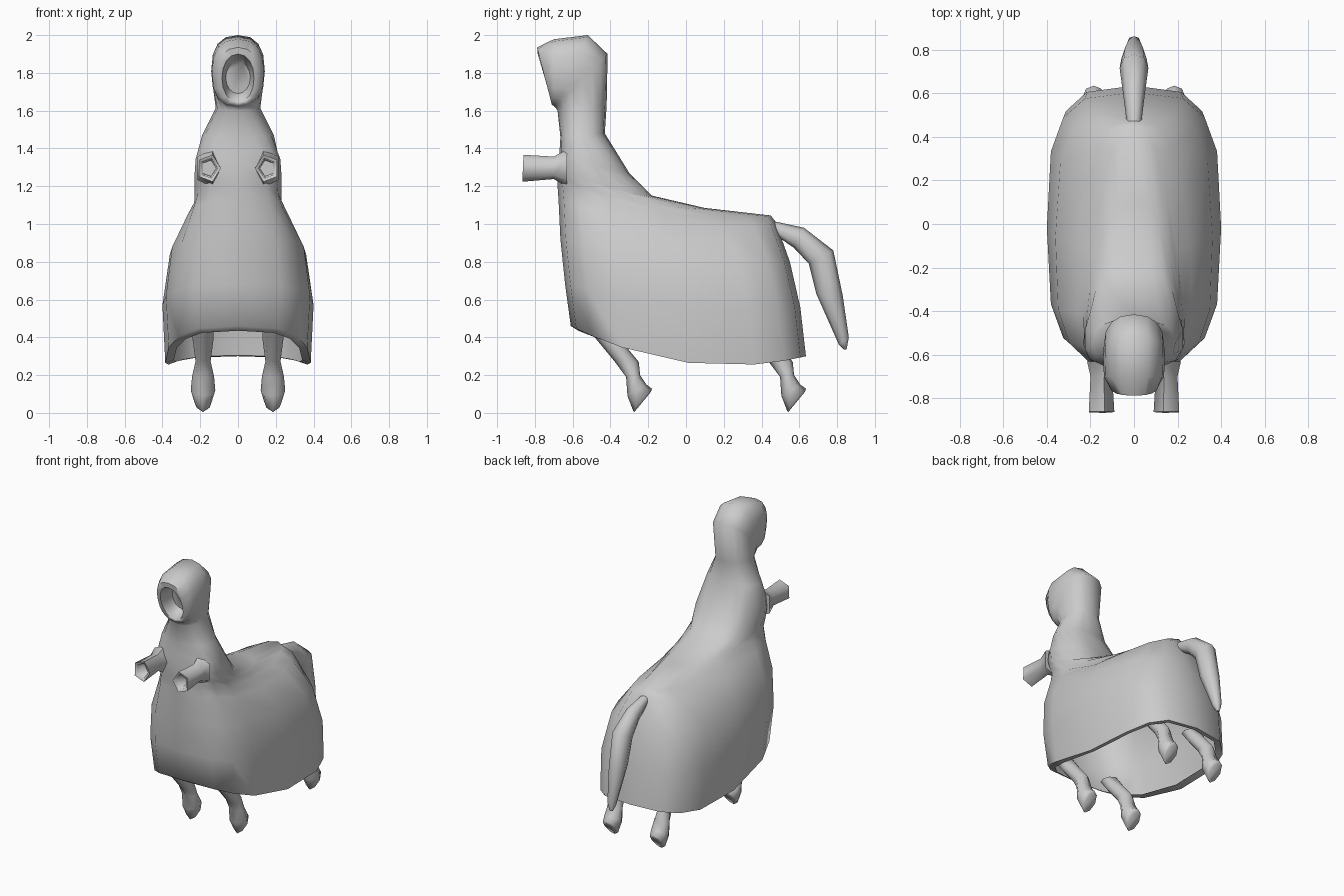
import bpy, bmesh
from math import sin, cos, pi, radians, copysign


def power(v, e):
    return copysign(abs(v) ** e, v) if abs(v) > 1e-6 else 0.0


def loft(name, rings, n, x=0.0, side=1, phase=0.0, dy=0.0, cap_start=True, smooth=65):
    """Skin rings. Ring: front y, z, back y, z, half width, [exponent, taper to back, middle lift]."""
    bm = bmesh.new()
    loops = []
    for ring in rings:
        fy, fz, by, bz, w, e, taper, lift = (tuple(ring) + (1, 0, 0))[:8] if len(ring) == 5 else ring
        loop = []
        for i in range(n):
            a = phase + 2 * pi * i / n
            t, s = power(cos(a), e), power(sin(a), e)
            f = (t + 1) / 2
            loop.append(bm.verts.new((side * (x + w * s * (1 - taper * f)),
                                      dy + fy + (by - fy) * f,
                                      fz + (bz - fz) * f + lift * (1 - t * t))))
        loops.append(loop)
    for a, b in zip(loops, loops[1:]):
        for i in range(n):
            j = (i + 1) % n
            bm.faces.new((a[i], a[j], b[j], b[i]))
    if cap_start:
        bm.faces.new(loops[0][::-1])
    bm.faces.new(loops[-1])
    bmesh.ops.recalc_face_normals(bm, faces=bm.faces)
    mesh = bpy.data.meshes.new(name)
    bm.to_mesh(mesh)
    bm.free()
    obj = bpy.data.objects.new(name, mesh)
    bpy.context.collection.objects.link(obj)
    bpy.ops.object.select_all(action='DESELECT')
    obj.select_set(True)
    bpy.context.view_layer.objects.active = obj
    bpy.ops.object.shade_smooth_by_angle(angle=radians(smooth))
    return obj


# Hollow cloak: hem, four-legged body, torso, then hood curling forward to the face opening
cloak = [
    (-0.57, 0.435, 0.60, 0.305, 0.34, 0.6, 0, -0.09),
    (-0.61, 0.46, 0.635, 0.30, 0.385, 0.6, 0, -0.115),
    (-0.64, 0.68, 0.605, 0.56, 0.40, 0.6, 0, -0.05),
    (-0.665, 0.92, 0.55, 0.80, 0.37, 0.62, 0.05, -0.02),
    (-0.675, 1.13, 0.475, 1.01, 0.30, 0.65, 0.3, -0.07),
    (-0.68, 1.20, 0.45, 1.045, 0.285, 0.65, 0.62, -0.07),
    (-0.68, 1.25, 0.10, 1.085, 0.28, 0.68, 0.55, -0.04),
    (-0.675, 1.31, -0.18, 1.15, 0.272, 0.7, 0.42, -0.03),
    (-0.67, 1.38, -0.30, 1.27, 0.252, 0.75, 0.22, -0.01),
    (-0.665, 1.46, -0.43, 1.48, 0.19, 0.85, 0, 0),
    (-0.68, 1.60, -0.42, 1.63, 0.118, 0.9, 0, 0),
    (-0.69, 1.615, -0.415, 1.90, 0.138, 0.85, 0, 0.01),
    (-0.695, 1.62, -0.52, 2.00, 0.142, 0.8, 0, 0),
    (-0.70, 1.625, -0.70, 1.978, 0.138, 0.8, 0, 0),
    (-0.71, 1.63, -0.788, 1.935, 0.11, 0.85, 0, 0),
    (-0.71, 1.645, -0.785, 1.90, 0.085, 0.95, 0, 0),
    (-0.63, 1.69, -0.66, 1.86, 0.065, 1, 0, 0),
]
loft("hooded_cloak", cloak, 16, cap_start=False)

# Legs with tilted, rounded hooves
leg = [
    (-0.53, 0.46, -0.40, 0.46, 0.055),
    (-0.475, 0.39, -0.345, 0.385, 0.055),
    (-0.38, 0.275, -0.25, 0.27, 0.04),
    (-0.317, 0.19, -0.243, 0.20, 0.058),
    (-0.31, 0.09, -0.21, 0.15, 0.065),
    (-0.28, 0.012, -0.18, 0.128, 0.05),
    (-0.273, 0.005, -0.185, 0.112, 0.035),
]
# Open sleeves, turned back inside
sleeve = [
    (-0.63, 1.19, -0.63, 1.40, 0.075),
    (-0.70, 1.235, -0.70, 1.36, 0.055),
    (-0.867, 1.22, -0.86, 1.37, 0.065),
    (-0.86, 1.24, -0.855, 1.35, 0.046),
    (-0.75, 1.25, -0.75, 1.34, 0.04),
]
for side, tag in ((1, "right"), (-1, "left")):
    loft("front_leg_" + tag, leg, 8, x=0.185, side=side)
    loft("rear_leg_" + tag, leg, 8, x=0.185, side=side, dy=0.815)
    loft("sleeve_" + tag, sleeve, 5, x=0.155, side=side, phase=-pi / 2, smooth=75)

# Drooping tail
tail = [
    (0.43, 0.97, 0.44, 1.02, 0.03),
    (0.57, 0.875, 0.625, 0.98, 0.05),
    (0.65, 0.79, 0.78, 0.86, 0.066),
    (0.69, 0.63, 0.83, 0.62, 0.058),
    (0.81, 0.36, 0.862, 0.40, 0.03),
    (0.835, 0.335, 0.85, 0.335, 0.012),
]
loft("tail", tail, 8)
